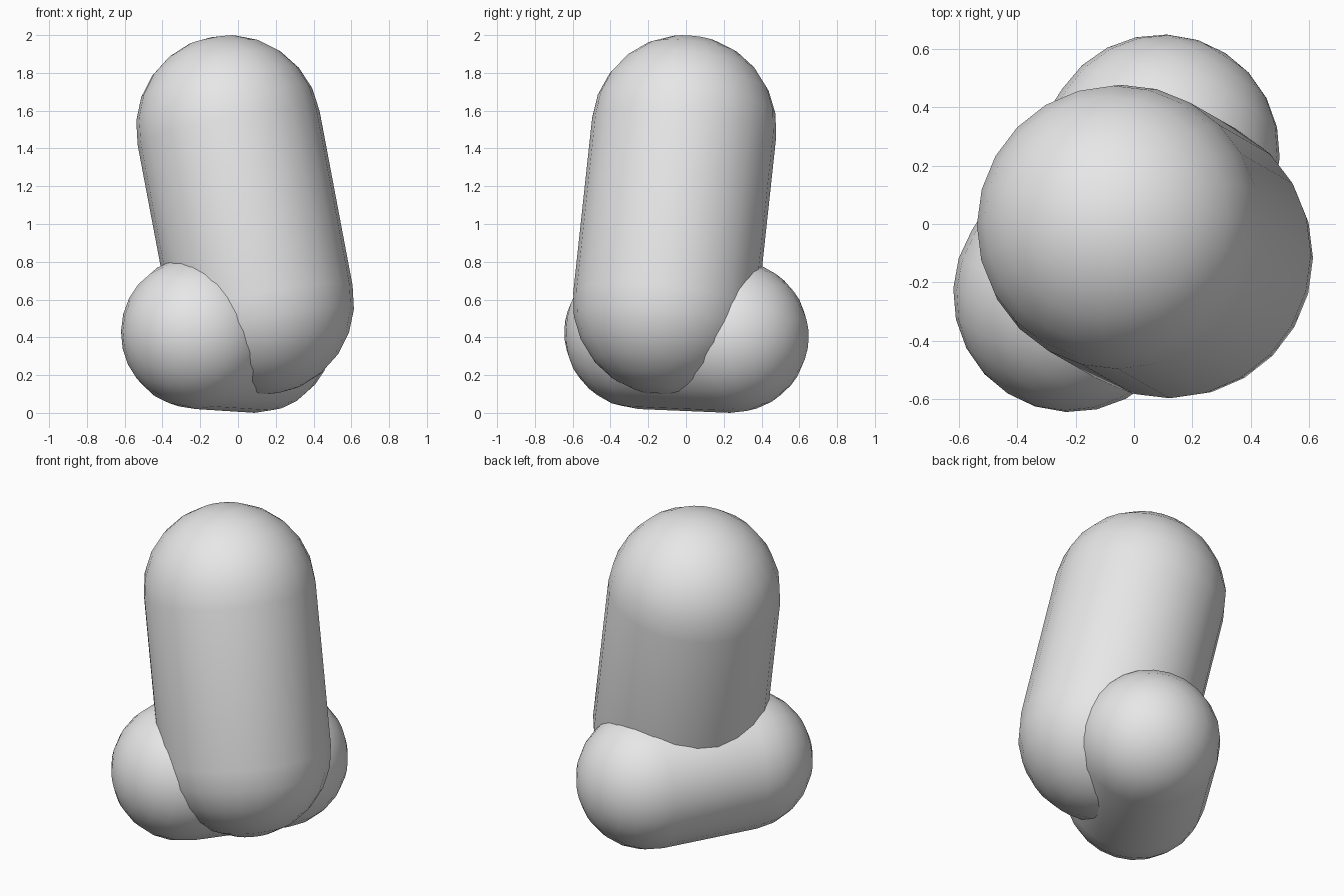
import bpy
import bmesh
import math
from mathutils import Vector

SEGMENTS = 24      # sides around each capsule
CAP_STEPS = 6      # rings in each rounded end

cube = bpy.data.objects.get("Cube")
if cube:
    bpy.data.objects.remove(cube, do_unlink=True)

# Single plain colour
grey = bpy.data.materials.new("light_grey")
grey.use_nodes = True
grey.diffuse_color = (0.8, 0.8, 0.8, 1)
grey.node_tree.nodes["Principled BSDF"].inputs["Base Color"].default_value = (0.8, 0.8, 0.8, 1)


def capsule(name, start, end, radius):
    """Rounded cylinder between two end-sphere centres."""
    start, end = Vector(start), Vector(end)
    axis = end - start
    half = axis.length / 2

    # Half outline: lower cap, straight side, upper cap
    quarter = [math.pi / 2 * i / CAP_STEPS for i in range(CAP_STEPS + 1)]
    lower = [(radius * math.sin(a), -half - radius * math.cos(a)) for a in quarter]
    upper = [(r, -z) for r, z in reversed(lower)]

    bm = bmesh.new()
    verts = [bm.verts.new((r, 0, z)) for r, z in lower + upper]
    edges = [bm.edges.new(pair) for pair in zip(verts, verts[1:])]
    bmesh.ops.spin(bm, geom=verts + edges, cent=(0, 0, 0), axis=(0, 0, 1),
                   angle=math.tau, steps=SEGMENTS)
    bmesh.ops.remove_doubles(bm, verts=bm.verts, dist=0.0005)
    bmesh.ops.recalc_face_normals(bm, faces=bm.faces)
    for face in bm.faces:
        face.smooth = True

    mesh = bpy.data.meshes.new(name)
    bm.to_mesh(mesh)
    bm.free()
    mesh.materials.append(grey)
    obj = bpy.data.objects.new(name, mesh)
    obj.location = (start + end) / 2
    obj.rotation_euler = axis.to_track_quat('Z', 'Y').to_euler()
    bpy.context.collection.objects.link(obj)
    return obj


# Tall leaning capsule
capsule("upright_capsule", (0.125, -0.11, 0.585), (-0.05, -0.01, 1.51), 0.49)

# Shorter capsule lying across the base
capsule("base_capsule", (-0.215, -0.24, 0.425), (0.095, 0.245, 0.405), 0.405)
